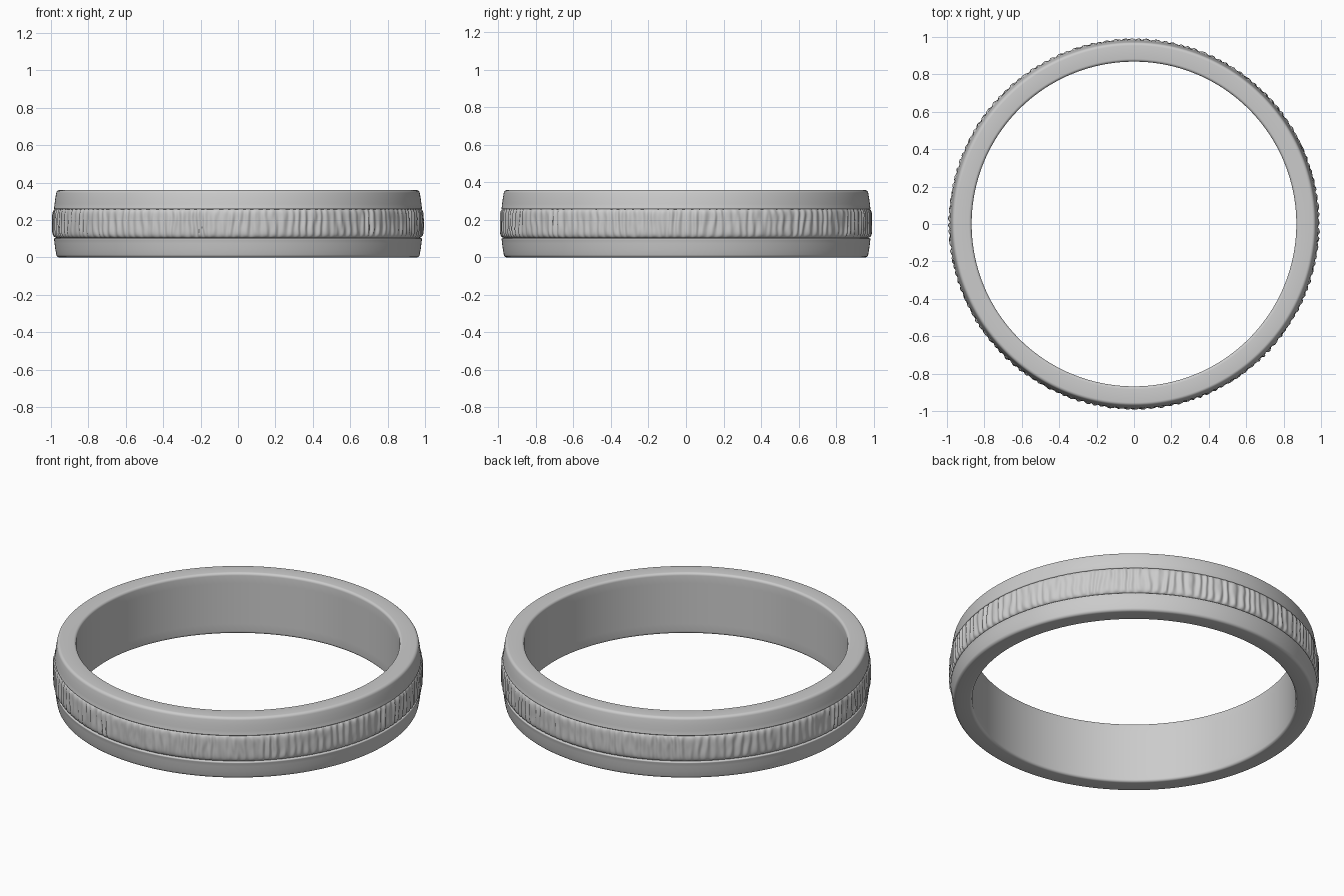
import bpy
import math
from mathutils import Vector, noise

if "Cube" in bpy.data.objects:
    bpy.data.objects.remove(bpy.data.objects["Cube"])

H = 0.36            # band height
BAND_LO, BAND_HI = 0.104, 0.262


def lathe(name, rows, segments, radius_fn, closed):
    """Revolve rows of (radius, z) about z; radius_fn may vary the radius."""
    verts, faces = [], []
    n = len(rows)
    for i in range(segments):
        a = 2 * math.pi * i / segments
        for r, z in rows:
            rr = radius_fn(r, a, z)
            verts.append((rr * math.cos(a), rr * math.sin(a), z))
    for i in range(segments):
        k = (i + 1) % segments
        for j in range(n if closed else n - 1):
            m = (j + 1) % n
            faces.append((i * n + j, k * n + j, k * n + m, i * n + m))
    mesh = bpy.data.meshes.new(name)
    mesh.from_pydata(verts, [], faces)
    mesh.update()
    ob = bpy.data.objects.new(name, mesh)
    bpy.context.collection.objects.link(ob)
    bpy.context.view_layer.objects.active = ob
    ob.select_set(True)
    bpy.ops.object.shade_smooth_by_angle(angle=math.radians(40))
    ob.select_set(False)
    return ob


def arc(cx, cz, r, a0, a1, steps=5):
    return [(cx + r * math.cos(math.radians(a0 + (a1 - a0) * t / steps)),
             cz + r * math.sin(math.radians(a0 + (a1 - a0) * t / steps)))
            for t in range(steps + 1)]


# Plain ring: lower half of the profile, mirrored upward
half = [(0.868, H / 2), (0.868, 0.06)]
half += arc(0.883, 0.015, 0.015, 180, 270)          # inner edge rounding
half += arc(0.954, 0.018, 0.018, 270, 352)          # outer edge rounding
half += [(0.977, 0.045), (0.981, 0.075), (0.983, 0.094)]
half += arc(0.978, 0.097, 0.006, 0, 90, 3)          # lip beside the band
half += [(0.966, BAND_LO), (0.966, H / 2)]          # groove floor
upper = [(r, H - z) for r, z in reversed(half[1:-1])]
lathe("ring_body", half + upper, 256, lambda r, a, z: r, True)


# Textured centre band: irregular upright ridges, fading at the rounded edges
def bark(r, a, z):
    p = Vector((math.cos(a), math.sin(a), z * 0.5))
    wobble = noise.noise(p * 9) * 3.0 + noise.noise(Vector((p.x, p.y, z)) * 16) * 0.9
    ridge = math.sin(140 * a + wobble)
    fine = noise.noise(Vector((p.x * 45, p.y * 45, z * 10)))
    strength = 0.75 + 0.5 * noise.noise(p * 7 + Vector((5, 2, 1)))
    t = abs(2 * (z - BAND_LO) / (BAND_HI - BAND_LO) - 1)
    fade = max(0.0, 1 - t ** 8)
    return r + fade * (0.0045 * ridge * strength + 0.004 * fine)


rows = []
STEPS = 20
for s in range(STEPS + 1):
    u = -math.cos(math.pi * s / STEPS)              # denser near the edges
    z = (BAND_LO + BAND_HI) / 2 + u * (BAND_HI - BAND_LO) / 2
    rows.append((0.968 + 0.021 * (1 - abs(u) ** 6) ** 0.5, z))
lathe("textured_band", rows, 1400, bark, False)
